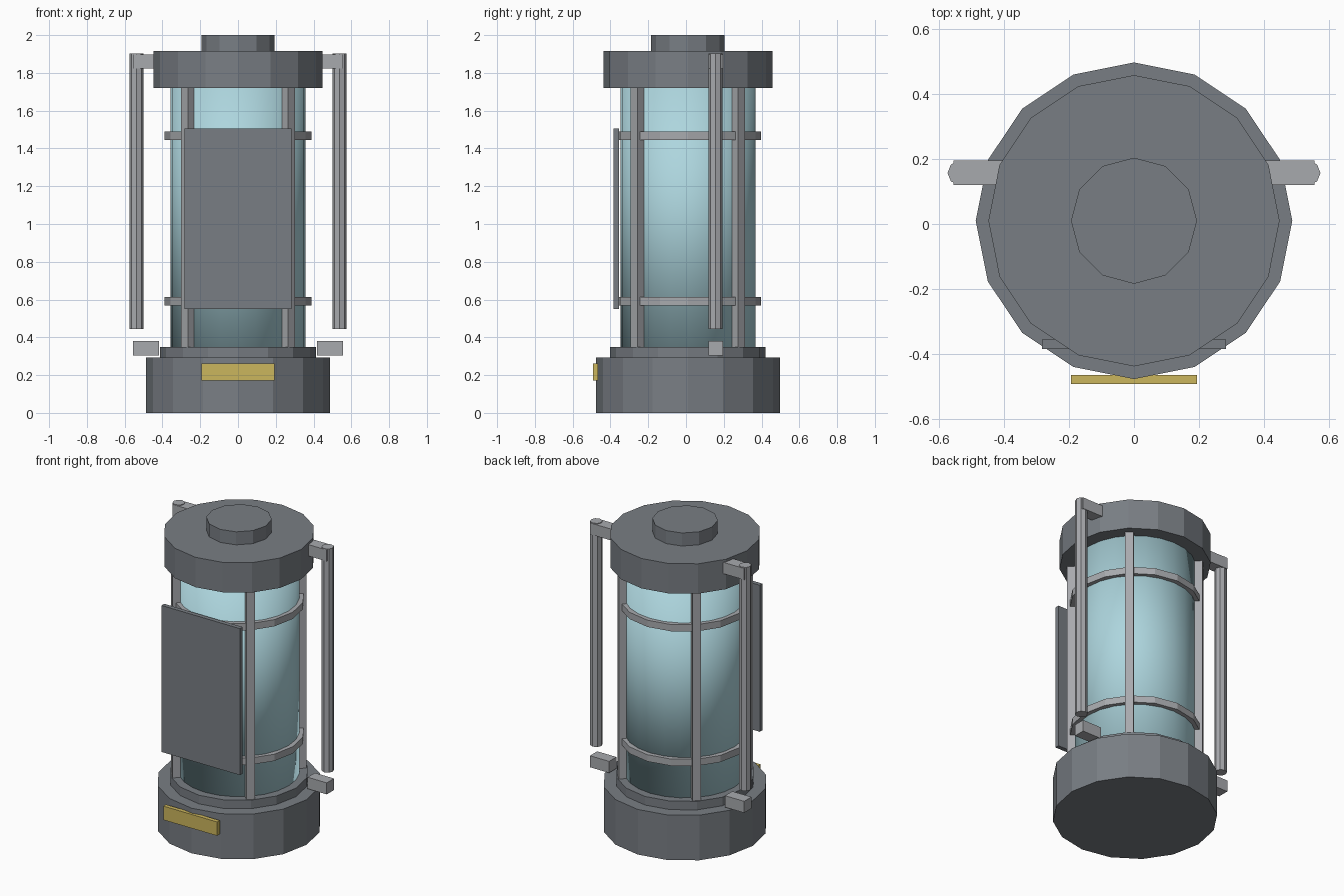
import bpy, bmesh, math
from mathutils import Matrix

if "Cube" in bpy.data.objects:
    bpy.data.objects.remove(bpy.data.objects["Cube"])

CY = 0.01  # axis of the round body, nudged back by the front plate


def material(name, rgb):
    m = bpy.data.materials.new(name)
    m.diffuse_color = (*rgb, 1.0)
    m.use_nodes = True
    m.node_tree.nodes["Principled BSDF"].inputs["Base Color"].default_value = m.diffuse_color
    return m


DARK = material("dark grey", (0.19, 0.208, 0.23))
METAL = material("light grey metal", (0.39, 0.40, 0.42))
GLASS = material("pale blue glass", (0.42, 0.67, 0.73))
GOLD = material("gold", (0.60, 0.465, 0.11))


def finish(bm, name, mat, smooth=False):
    bmesh.ops.recalc_face_normals(bm, faces=bm.faces)
    for f in bm.faces:
        f.smooth = smooth
    me = bpy.data.meshes.new(name)
    bm.to_mesh(me)
    bm.free()
    me.materials.append(mat)
    ob = bpy.data.objects.new(name, me)
    bpy.context.collection.objects.link(ob)
    return ob


def cylinder(name, r, z0, z1, sides, mat, x=0.0, y=CY, smooth=False):
    bm = bmesh.new()
    bmesh.ops.create_cone(bm, cap_ends=True, segments=sides, radius1=r, radius2=r,
                          depth=z1 - z0,
                          matrix=Matrix.Translation((x, y, (z0 + z1) / 2)))
    # put a vertex on the +y axis
    return finish(bm, name, mat, smooth)


def box(name, lo, hi, mat, turn=0.0):
    mid = [(a + b) / 2 for a, b in zip(lo, hi)]
    size = [b - a for a, b in zip(lo, hi)]
    bm = bmesh.new()
    bmesh.ops.create_cube(bm, size=1.0, matrix=Matrix.Translation(mid)
                          @ Matrix.Rotation(turn, 4, 'Z')
                          @ Matrix.Diagonal((*size, 1.0)))
    return finish(bm, name, mat)


def ring(name, r_in, r_out, z0, z1, sides, mat):
    bm = bmesh.new()
    profile = [(r_in, z0), (r_out, z0), (r_out, z1), (r_in, z1)]
    loops = []
    for i in range(sides):
        a = 2 * math.pi * i / sides
        loops.append([bm.verts.new((r * math.cos(a), CY + r * math.sin(a), z))
                      for r, z in profile])
    for i in range(sides):
        p, q = loops[i], loops[(i + 1) % sides]
        for k in range(4):
            n = (k + 1) % 4
            bm.faces.new((p[k], q[k], q[n], p[n]))
    return finish(bm, name, mat)


# round body
cylinder("base", 0.487, 0.0, 0.294, 16, DARK)
cylinder("base_collar", 0.412, 0.294, 0.35, 16, DARK)
cylinder("glass_tube", 0.358, 0.34, 1.73, 24, GLASS, smooth=True)
cylinder("lid", 0.448, 1.72, 1.915, 16, DARK)
cylinder("lid_knob", 0.194, 1.915, 2.0, 12, DARK)

# bands around the glass
for label, z in (("lower", 0.591), ("upper", 1.468)):
    ring(label + "_band", 0.345, 0.388, z - 0.022, z + 0.022, 16, METAL)

# four corner struts
for i in range(4):
    a = math.radians(45 + 90 * i)
    x, y = 0.376 * math.cos(a), CY + 0.376 * math.sin(a)
    box("strut_%d" % (i + 1), (x - 0.026, y - 0.026, 0.34),
        (x + 0.026, y + 0.026, 1.73), METAL, a)

# front panel and plate
box("front_panel", (-0.283, -0.384, 0.55), (0.283, -0.356, 1.505), DARK)
box("front_plate", (-0.194, -0.492, 0.172), (0.194, -0.465, 0.262), GOLD)

# side rods with their brackets
for label, s in (("left", -1), ("right", 1)):
    cylinder(label + "_rod", 0.037, 0.444, 1.902, 8, METAL, x=s * 0.537, y=0.157)
    for part, inner, z0, z1 in (("upper", 0.40, 1.824, 1.898),
                                ("lower", 0.418, 0.305, 0.38)):
        xs = sorted((s * inner, s * 0.556))
        box("%s_%s_bracket" % (label, part), (xs[0], 0.12, z0),
            (xs[1], 0.195, z1), METAL)
